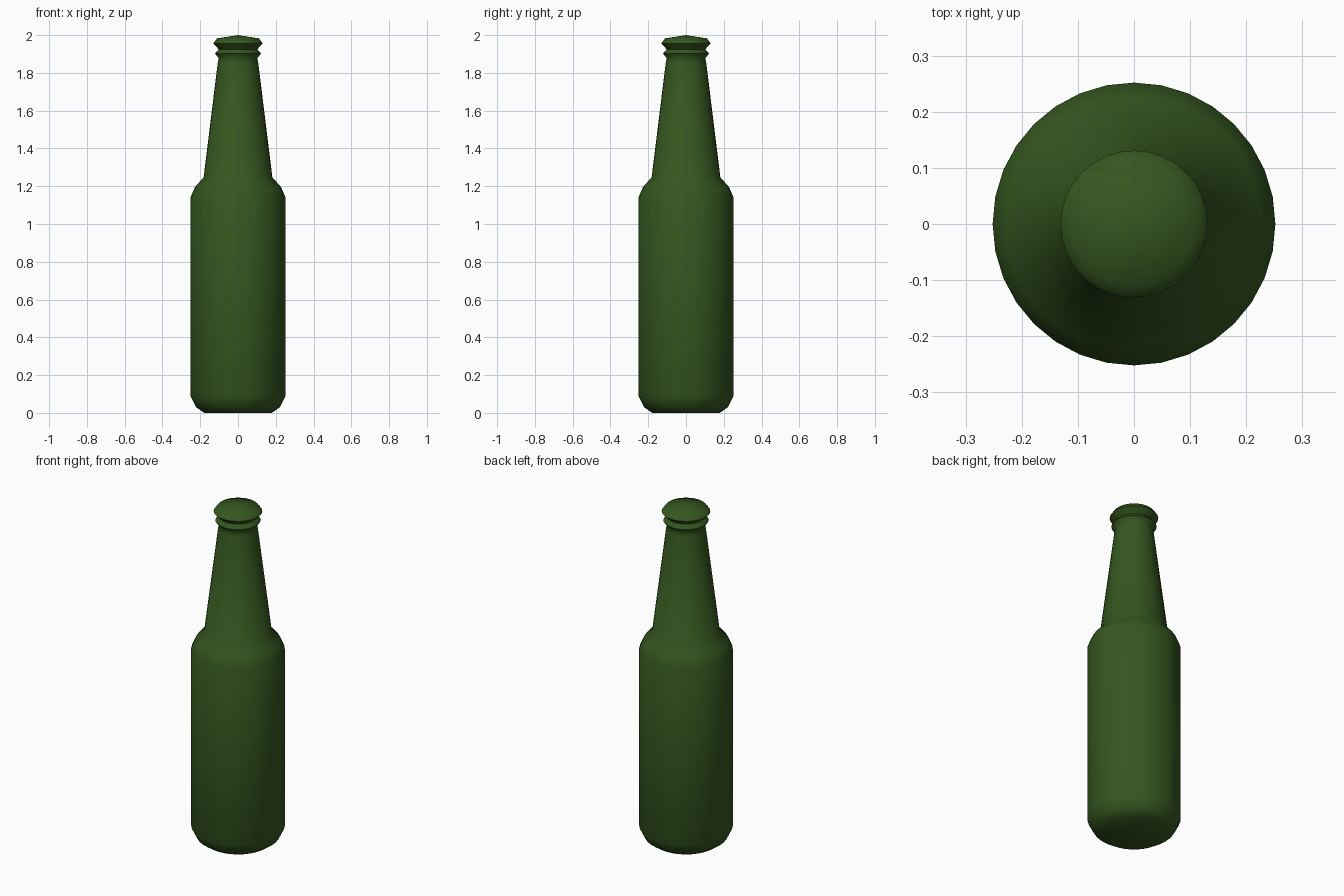
import bpy, bmesh, math

if "Cube" in bpy.data.objects:
    bpy.data.objects.remove(bpy.data.objects["Cube"])

# Radius / height profile of the bottle, from base to lip
PROFILE = [
    (0.178, 0.0), (0.222, 0.03), (0.252, 0.09),      # rounded base
    (0.252, 1.14), (0.228, 1.195), (0.182, 1.247),   # body and shoulder
    (0.107, 1.855), (0.102, 1.878),                  # neck
    (0.122, 1.902), (0.102, 1.925),                  # collar ring
    (0.131, 1.955), (0.111, 1.983),                  # lip
]
SIDES = 32

bm = bmesh.new()
rings = []
for r, z in PROFILE:
    rings.append([bm.verts.new((r * math.cos(2 * math.pi * i / SIDES),
                                r * math.sin(2 * math.pi * i / SIDES), z))
                  for i in range(SIDES)])

# Walls
for low, high in zip(rings, rings[1:]):
    for i in range(SIDES):
        j = (i + 1) % SIDES
        bm.faces.new((low[i], low[j], high[j], high[i]))

# Flat base and slightly domed top
bm.faces.new(rings[0][::-1])
tip = bm.verts.new((0, 0, 2.0))
for i in range(SIDES):
    bm.faces.new((rings[-1][i], rings[-1][(i + 1) % SIDES], tip))

mesh = bpy.data.meshes.new("bottle")
bm.to_mesh(mesh)
bm.free()
bottle = bpy.data.objects.new("bottle", mesh)
bpy.context.collection.objects.link(bottle)

# Green glass colour
glass = bpy.data.materials.new("green_glass")
glass.diffuse_color = (0.035, 0.095, 0.014, 1)
glass.use_nodes = True
glass.node_tree.nodes["Principled BSDF"].inputs["Base Color"].default_value = glass.diffuse_color
mesh.materials.append(glass)

# Smooth shading
bpy.context.view_layer.objects.active = bottle
bottle.select_set(True)
bpy.ops.object.shade_smooth_by_angle(angle=math.radians(60))
